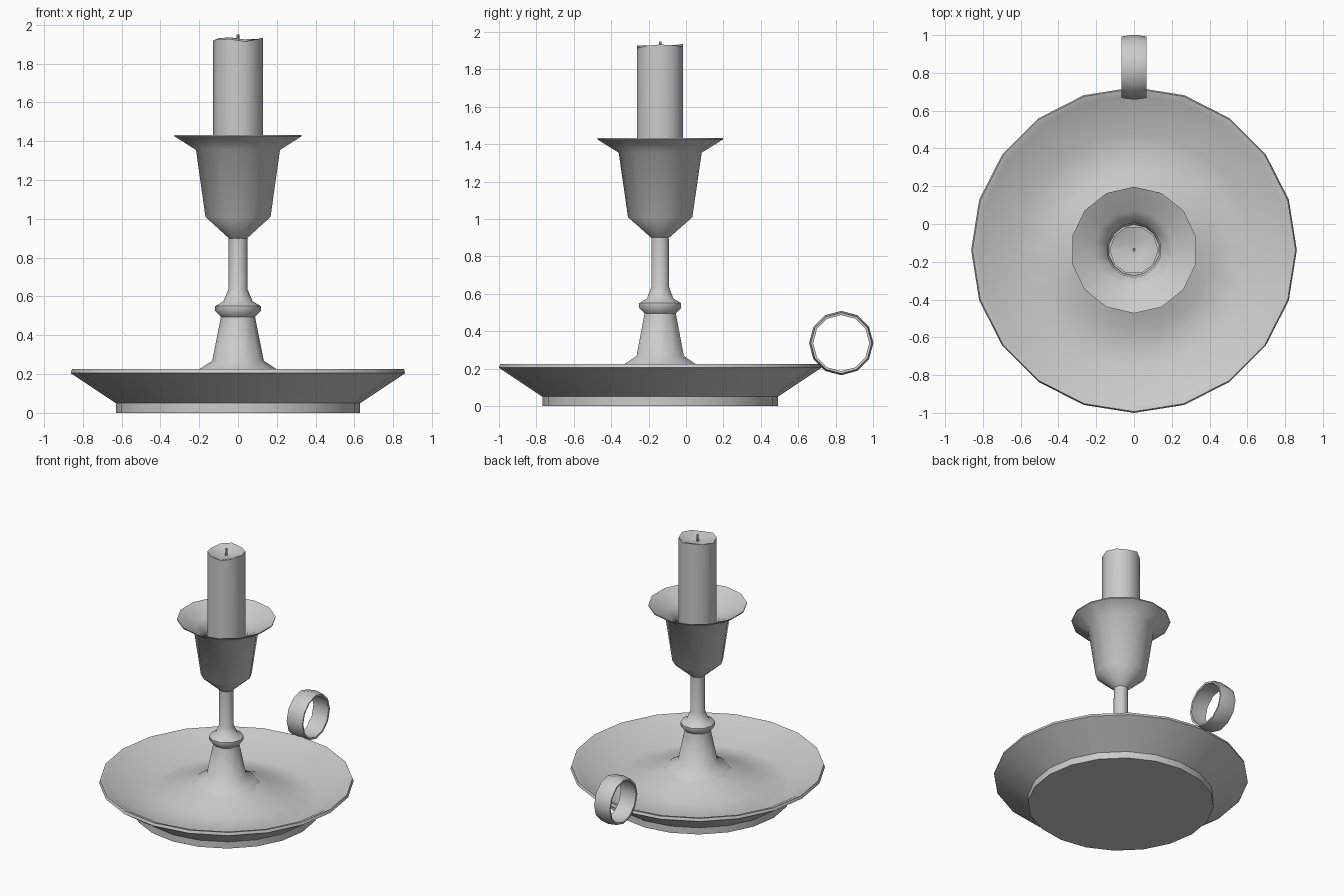
import bpy
from math import sin, cos, pi, radians

if "Cube" in bpy.data.objects:
    bpy.data.objects.remove(bpy.data.objects["Cube"])

CY = -0.138  # the candlestick axis sits forward of the handle


def finish(name, verts, faces, angle=50):
    mesh = bpy.data.meshes.new(name)
    mesh.from_pydata(verts, [], faces)
    mesh.update()
    obj = bpy.data.objects.new(name, mesh)
    bpy.context.collection.objects.link(obj)
    bpy.ops.object.select_all(action='DESELECT')
    obj.select_set(True)
    bpy.context.view_layer.objects.active = obj
    bpy.ops.object.shade_smooth_by_angle(angle=radians(angle))
    return obj


def lathe(name, profile, n, cap_start=False, cap_end=False, turn=0.0):
    """Revolve (radius, z) points about the candlestick axis."""
    verts = [(r * cos(2 * pi * i / n + turn), CY + r * sin(2 * pi * i / n + turn), z)
             for r, z in profile for i in range(n)]
    faces = [(k * n + i, k * n + (i + 1) % n, (k + 1) * n + (i + 1) % n, (k + 1) * n + i)
             for k in range(len(profile) - 1) for i in range(n)]
    if cap_start:
        faces.append(tuple(reversed(range(n))))
    if cap_end:
        last = (len(profile) - 1) * n
        faces.append(tuple(range(last, last + n)))
    return finish(name, verts, faces)


# Wide saucer with a low foot and a raised middle
lathe("dish", [(0.63, 0), (0.63, 0.05), (0.862, 0.205), (0.855, 0.225), (0.82, 0.215),
               (0.62, 0.09), (0.42, 0.125), (0.3, 0.17), (0.17, 0.225)], 20, cap_start=True)

# Tapered stem with collar
lathe("stem", [(0.23, 0.2), (0.2, 0.225), (0.133, 0.268), (0.088, 0.495), (0.118, 0.525),
               (0.118, 0.55), (0.075, 0.575), (0.05, 0.635), (0.048, 0.91)], 10)

# Cup with flared drip rim and candle socket
lathe("cup", [(0.048, 0.9), (0.172, 1.01), (0.222, 1.355), (0.335, 1.425), (0.335, 1.432),
              (0.21, 1.365), (0.145, 1.32), (0.135, 1.22)], 14, turn=pi / 14, cap_end=True)

# Candle with an uneven melted top
candle = lathe("candle", [(0.129, 1.22), (0.129, 1.926), (0.112, 1.922), (0.05, 1.9)], 10,
               cap_start=True, cap_end=True)
for v in candle.data.vertices:
    if 1.91 < v.co.z:
        v.co.z += 0.008 * sin(2.0 * v.index) + 0.03 * (v.co.y - CY)

# Wick
lathe("wick", [(0.009, 1.89), (0.007, 1.95)], 6, cap_end=True)

# Finger ring standing on the back of the dish
n = 12
section = [(-0.065, 0.163), (0, 0.172), (0.065, 0.163), (0.063, 0.15), (0, 0.155), (-0.063, 0.15)]
m = len(section)
verts = [(x, 0.83 + r * cos(2 * pi * i / n), 0.337 + r * sin(2 * pi * i / n))
         for i in range(n) for x, r in section]
faces = [(i * m + j, i * m + (j + 1) % m, (i + 1) % n * m + (j + 1) % m, (i + 1) % n * m + j)
         for i in range(n) for j in range(m)]
ring = finish("finger_ring", verts, faces)
ring.data.flip_normals()
